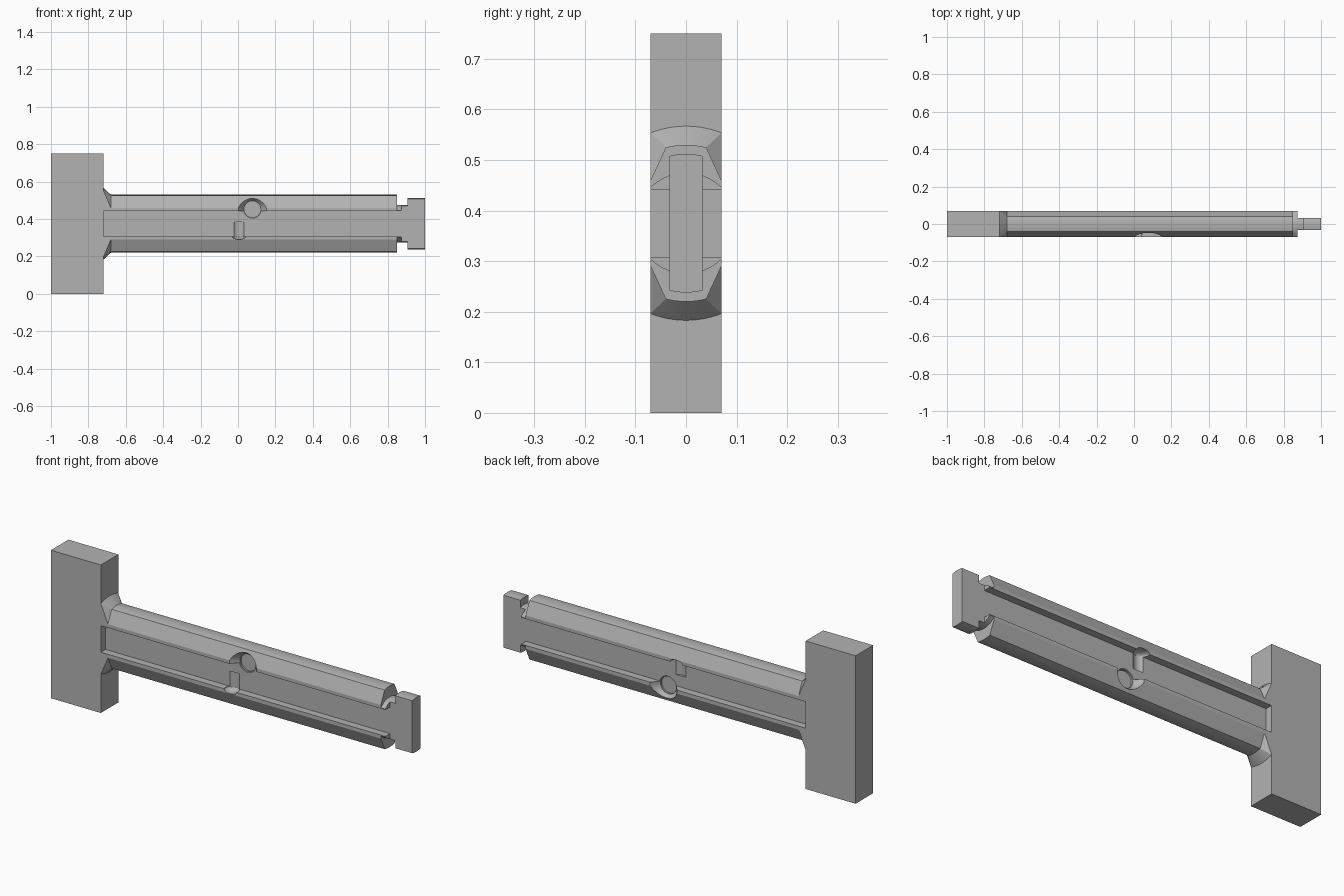
import bpy, bmesh, math
from mathutils import Matrix, Vector

cube = bpy.data.objects.get("Cube")
if cube:
    bpy.data.objects.remove(cube, do_unlink=True)

AXIS_Z = 0.375      # height of the shaft axis
HALF = 0.07         # half thickness of block and flanges
WEB = 0.033         # half thickness of web and tip

steel = bpy.data.materials.new("plain grey")
steel.use_nodes = True
GREY = (0.45, 0.45, 0.45, 1)
steel.diffuse_color = GREY
steel.node_tree.nodes["Principled BSDF"].inputs["Base Color"].default_value = GREY


def finish(name, bm):
    bmesh.ops.remove_doubles(bm, verts=bm.verts, dist=1e-5)
    bmesh.ops.recalc_face_normals(bm, faces=bm.faces)
    mesh = bpy.data.meshes.new(name)
    bm.to_mesh(mesh)
    bm.free()
    mesh.materials.append(steel)
    obj = bpy.data.objects.new(name, mesh)
    bpy.context.collection.objects.link(obj)
    return obj


def box(name, x, y, z):
    bm = bmesh.new()
    bmesh.ops.create_cube(bm, size=1)
    for v in bm.verts:
        v.co = Vector([lo + (c + 0.5) * (hi - lo) for c, (lo, hi) in zip(v.co, (x, y, z))])
    return finish(name, bm)


def outline(radius, top_half, half, shoulder=None, steps=12):
    """Cross-section: arcs above and below, optional sloping shoulders."""
    top = []
    for i in range(steps + 1):
        y = top_half * (1 - 2 * i / steps)
        top.append((y, math.sqrt(radius ** 2 - y ** 2)))
    if shoulder is None:
        shoulder = top[0][1]
    upper = [(half, shoulder)] + top + [(-half, shoulder)]
    return upper + [(-y, -z) for y, z in upper]


def loft(name, sections):
    bm = bmesh.new()
    rings = [[bm.verts.new((x, y, z + AXIS_Z)) for y, z in pts] for x, pts in sections]
    for a, b in zip(rings, rings[1:]):
        for i in range(len(a)):
            j = (i + 1) % len(a)
            bm.faces.new((a[i], a[j], b[j], b[i]))
    bm.faces.new(rings[0])
    bm.faces.new(rings[-1])
    bmesh.ops.remove_doubles(bm, verts=bm.verts, dist=1e-5)
    return finish(name, bm)


def cut(obj, cutters):
    bpy.context.view_layer.objects.active = obj
    for c in cutters:
        mod = obj.modifiers.new("cut", "BOOLEAN")
        mod.operation = "DIFFERENCE"
        mod.solver = "EXACT"
        mod.object = c
        bpy.ops.object.modifier_apply(modifier=mod.name)


def cone(name, r1, r2, depth, matrix):
    bm = bmesh.new()
    bmesh.ops.create_cone(bm, cap_ends=True, segments=48, radius1=r1, radius2=r2,
                          depth=depth, matrix=matrix)
    return finish(name, bm)


# End block, shaft with flared root, stepped neck and tip
block = box("end_block", (-1, -0.72), (-HALF, HALF), (0, 0.75))
shaft_profile = outline(0.155, 0.04, HALF, 0.085)
shaft = loft("shaft", [(-0.72, outline(0.192, HALF, HALF)),
                       (-0.68, shaft_profile), (0.85, shaft_profile)])
neck_profile = outline(0.1, HALF, HALF)
neck = loft("neck", [(0.85, neck_profile), (0.875, neck_profile)])
web_profile = outline(0.1, WEB, WEB)
link = loft("tip_link", [(0.875, web_profile), (0.905, web_profile)])
tip_profile = outline(0.137, WEB, WEB)
tip = loft("tip", [(0.905, tip_profile), (1.0, tip_profile)])

# Cutters on the front, repeated on the back by a half turn about the shaft axis
grooves, details = [], []
for angle in (0, math.pi):
    turn = Matrix.Translation((0, 0, AXIS_Z)) @ Matrix.Rotation(angle, 4, "X")
    groove = box("groove_cutter", (-0.8, 0.95), (-0.12, -WEB), (-0.067, 0.067))
    groove.data.transform(turn)
    grooves.append(groove)

    # Countersunk hole: widening cone, then a shallow flat-bottomed bore
    facing = Matrix.Rotation(math.pi / 2, 4, "X")
    sink = turn @ Matrix.Translation((0.077, -0.053, 0.077)) @ facing
    bore = turn @ Matrix.Translation((0.077, -0.04, 0.077)) @ facing
    details.append(cone("countersink_cutter", 0.045, 0.08, 0.046, sink))
    details.append(cone("bore_cutter", 0.043, 0.043, 0.036, bore))

    # Rounded dimple beside the opposite flange
    spot = turn @ Matrix.Translation((0.005, -0.058, -0.03))
    details.append(cone("dimple_cutter", 0.037, 0.037, 0.08, spot))
    bm = bmesh.new()
    bmesh.ops.create_uvsphere(bm, u_segments=32, v_segments=16, radius=0.037,
                              matrix=turn @ Matrix.Translation((0.005, -0.058, -0.069))
                              @ Matrix.Diagonal((1, 1, 0.42, 1)))
    details.append(finish("dimple_end_cutter", bm))

cut(shaft, grooves + details)
cut(neck, grooves)
for c in grooves + details:
    bpy.data.objects.remove(c, do_unlink=True)

# Smooth the arcs, keep edges crisp
bpy.ops.object.select_all(action="DESELECT")
for obj in (shaft, neck, link, tip):
    obj.select_set(True)
bpy.context.view_layer.objects.active = shaft
bpy.ops.object.shade_smooth_by_angle(angle=math.radians(20))
